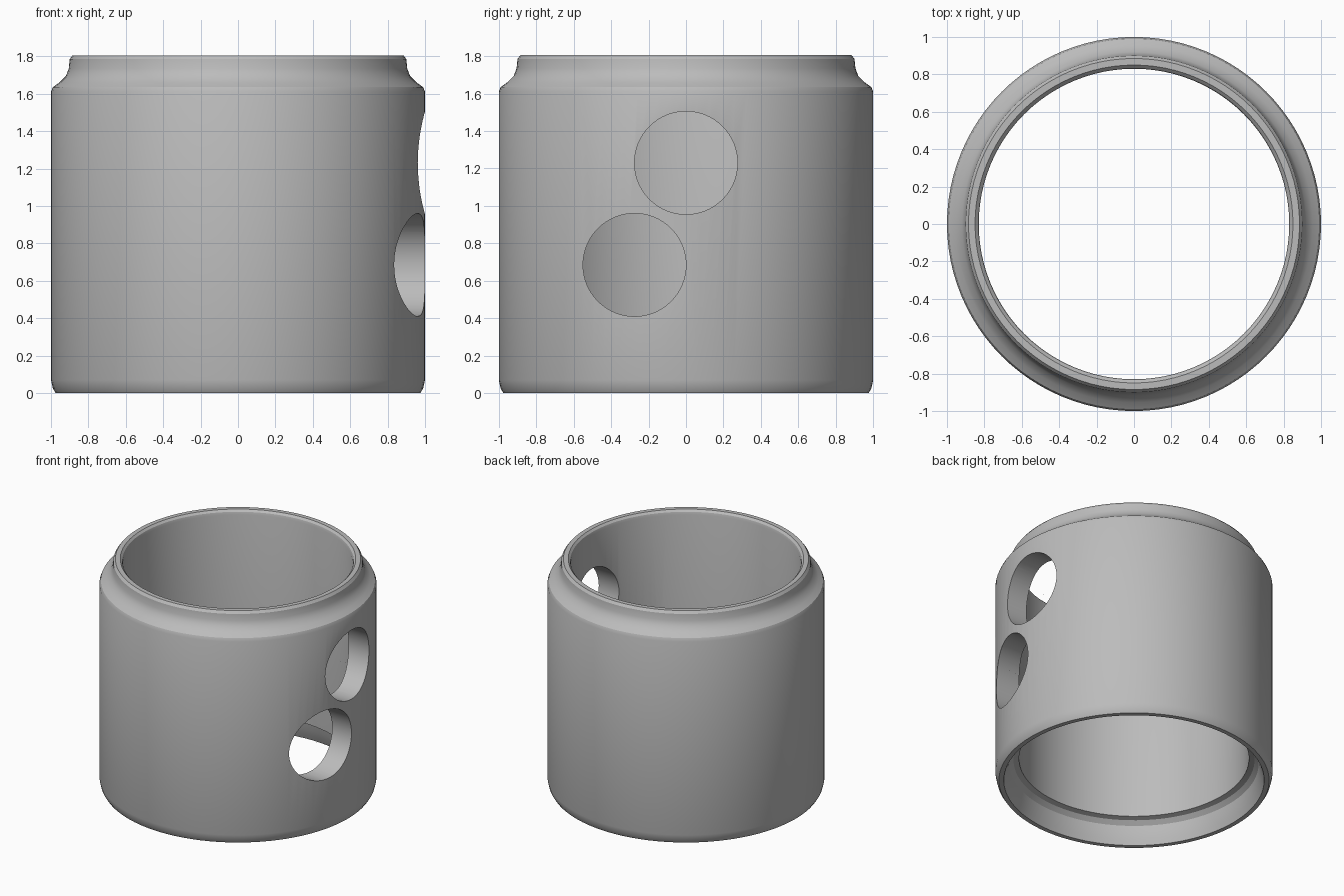
import bpy, bmesh, math

if "Cube" in bpy.data.objects:
    bpy.data.objects.remove(bpy.data.objects["Cube"])

grey = bpy.data.materials.new("mid grey")
grey.diffuse_color = (0.5, 0.5, 0.5, 1)
grey.use_nodes = True
grey.node_tree.nodes["Principled BSDF"].inputs["Base Color"].default_value = grey.diffuse_color


def make_object(name, bm):
    bmesh.ops.recalc_face_normals(bm, faces=bm.faces)
    mesh = bpy.data.meshes.new(name)
    bm.to_mesh(mesh)
    bm.free()
    obj = bpy.data.objects.new(name, mesh)
    bpy.context.collection.objects.link(obj)
    mesh.materials.append(grey)
    return obj


def lathe(name, profile, sides):
    bm = bmesh.new()
    rings = [[bm.verts.new((r * math.cos(2 * math.pi * i / sides),
                            r * math.sin(2 * math.pi * i / sides), z))
              for i in range(sides)] for r, z in profile]
    for a, b in zip(rings, rings[1:] + rings[:1]):
        for i in range(sides):
            j = (i + 1) % sides
            bm.faces.new((a[i], a[j], b[j], b[i]))
    return make_object(name, bm)


# Stacking tube: rounded foot, straight wall, necked lip, bore, socket underneath
profile = [
    (0.975, 0.0), (0.99, 0.025), (1.0, 0.07), (1.0, 1.61), (0.99, 1.635),
    (0.955, 1.66), (0.92, 1.695), (0.905, 1.735), (0.90, 1.785), (0.885, 1.805),
    (0.85, 1.805), (0.835, 1.79), (0.83, 1.77),
    (0.83, 0.18), (0.87, 0.17), (0.90, 0.14), (0.91, 0.09), (0.925, 0.04), (0.94, 0.0),
]
tube = lathe("tube_wall", profile, 96)

# Two round ports through the right wall
for n, (y, z) in enumerate([(0.0, 1.23), (-0.275, 0.685)]):
    cutter = lathe("port_cutter_%d" % (n + 1),
                   [(0.0001, -0.5), (0.275, -0.5), (0.275, 0.5), (0.0001, 0.5)], 64)
    cutter.rotation_euler = (0, math.pi / 2, 0)
    cutter.location = (0.95, y, z)
    cutter.hide_render = True
    cutter.hide_viewport = False
    cutter.display_type = 'WIRE'
    mod = tube.modifiers.new("port", 'BOOLEAN')
    mod.operation = 'DIFFERENCE'
    mod.solver = 'EXACT'
    mod.object = cutter

# Bake the cuts, then remove the cutters
bpy.context.view_layer.objects.active = tube
tube.select_set(True)
for mod in list(tube.modifiers):
    cutter = mod.object
    bpy.ops.object.modifier_apply(modifier=mod.name)
    bpy.data.objects.remove(cutter)

bpy.ops.object.select_all(action='DESELECT')
tube.select_set(True)
bpy.ops.object.shade_smooth_by_angle(angle=math.radians(30))
